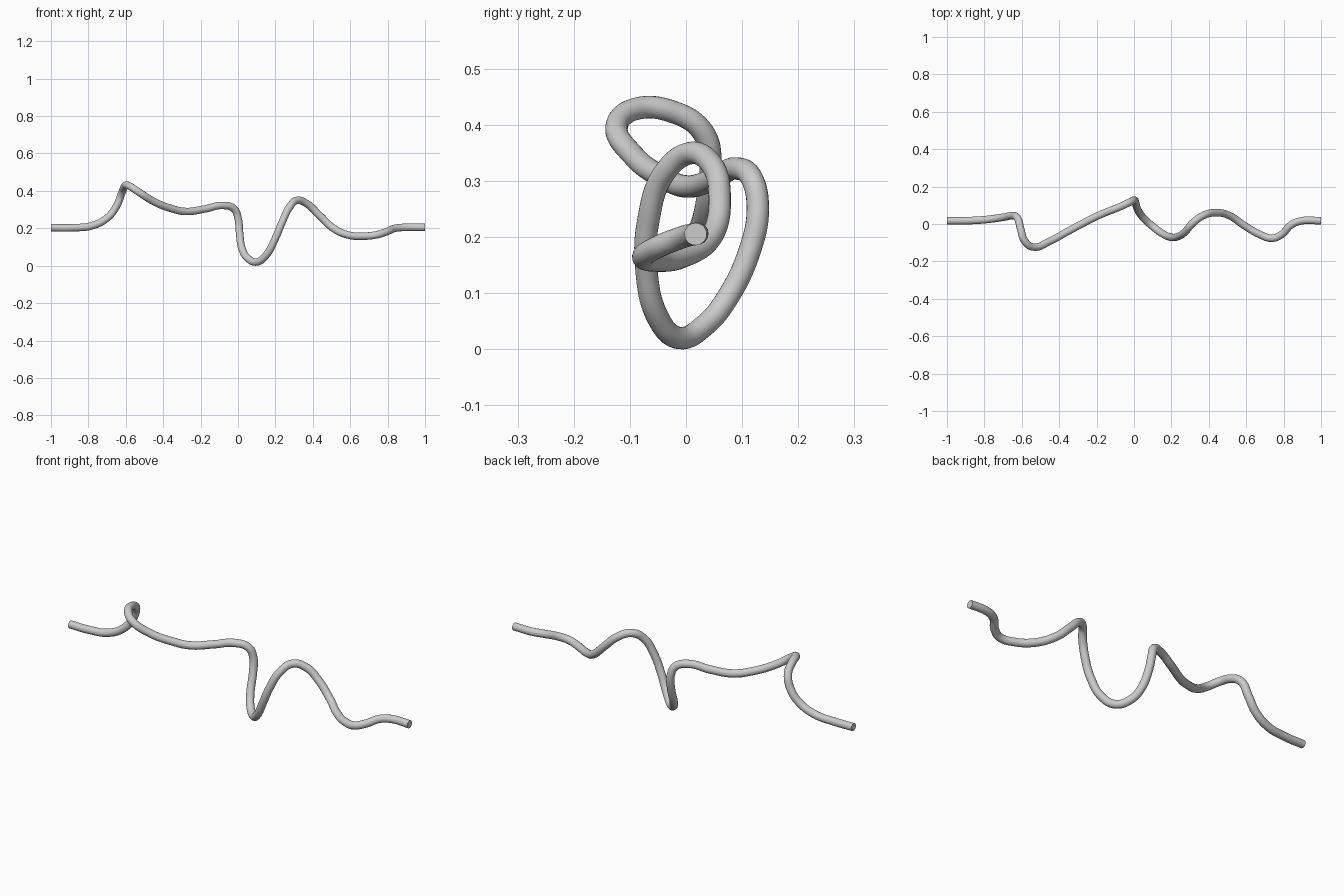
import bpy
import math

if "Cube" in bpy.data.objects:
    bpy.data.objects.remove(bpy.data.objects["Cube"])

# Centre line of the bent wire, left end to right end
PATH = [
    (-1.0, .017, .203), (-.88, .018, .203), (-.78, .025, .214), (-.70, .036, .255),
    (-.65, .044, .318), (-.622, .03, .387), (-.605, -.03, .425), (-.585, -.09, .428),
    (-.54, -.123, .40), (-.45, -.092, .343), (-.36, -.043, .307), (-.28, 0, .29),
    (-.18, .05, .303), (-.08, .09, .322), (-.02, .118, .303), (.001, .128, .25),
    (.008, .115, .18), (.022, .073, .09), (.05, .033, .042), (.1, -.013, .02),
    (.15, -.05, .056), (.20, -.071, .147), (.235, -.067, .23), (.275, -.04, .312),
    (.315, .006, .349), (.37, .045, .33), (.435, .06, .27), (.51, .045, .20),
    (.59, -.008, .164), (.67, -.055, .158), (.74, -.076, .165), (.79, -.055, .18),
    (.84, -.005, .2), (.89, .016, .205), (1.0, .017, .205),
]
RADIUS = 0.02

# Smooth curve through the points
curve = bpy.data.curves.new("wire", 'CURVE')
curve.dimensions = '3D'
spline = curve.splines.new('BEZIER')
spline.bezier_points.add(len(PATH) - 1)
for bp, co in zip(spline.bezier_points, PATH):
    bp.co = co
    bp.handle_left_type = bp.handle_right_type = 'AUTO'
# Straight, horizontal wire ends
for i in (0, -1):
    bp = spline.bezier_points[i]
    bp.handle_left_type = bp.handle_right_type = 'FREE'
    bp.handle_left = (bp.co.x - .035, bp.co.y, bp.co.z)
    bp.handle_right = (bp.co.x + .035, bp.co.y, bp.co.z)

# Round section with closed ends
curve.resolution_u = 10
curve.bevel_depth = RADIUS
curve.bevel_resolution = 8
curve.use_fill_caps = True
wire = bpy.data.objects.new("bent_wire", curve)
bpy.context.collection.objects.link(wire)

# Turn into a mesh, smooth with sharp end rims
bpy.context.view_layer.objects.active = wire
wire.select_set(True)
bpy.ops.object.convert(target='MESH')
bpy.ops.object.shade_smooth_by_angle(angle=math.radians(40))
